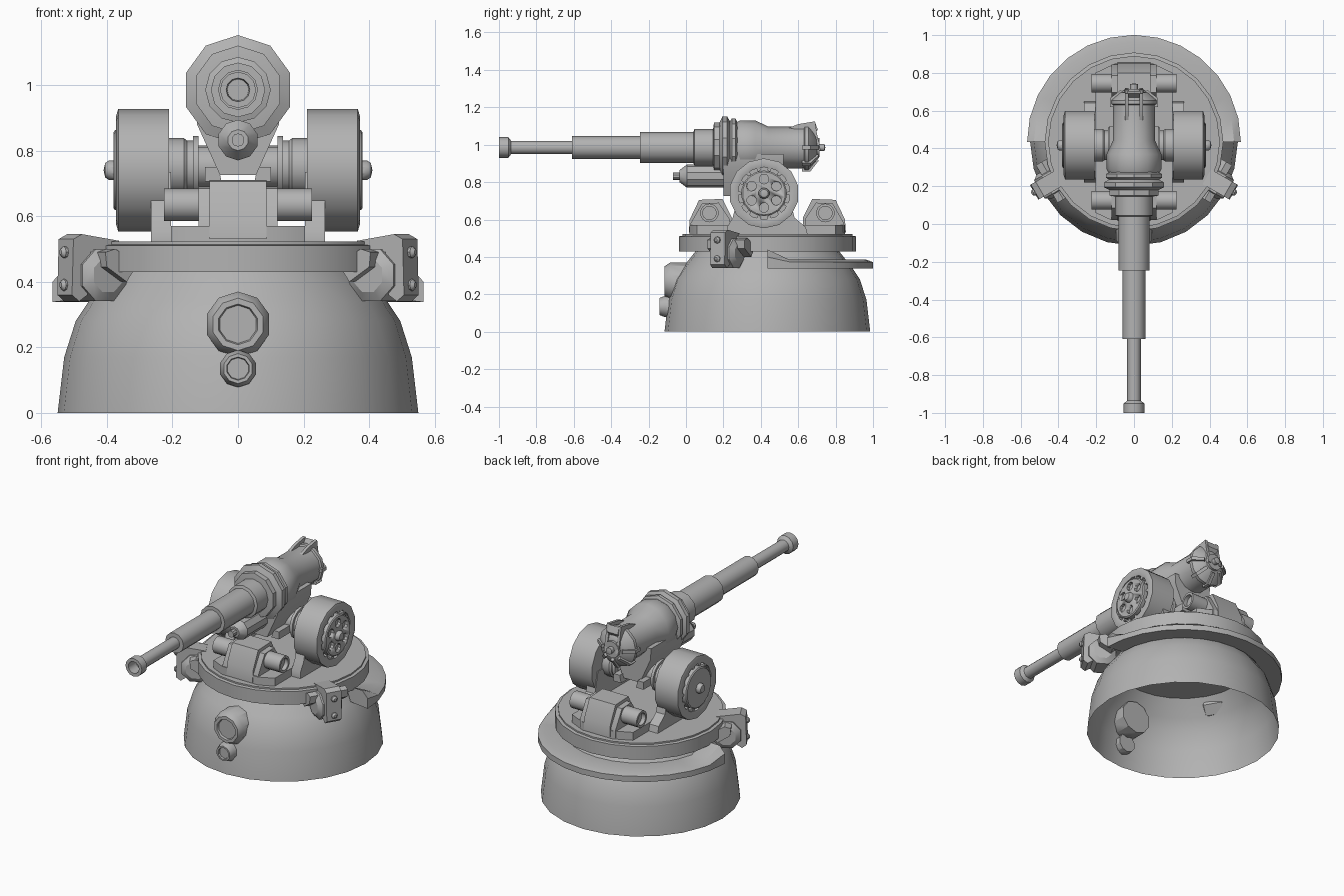
import bpy, bmesh, math
from mathutils import Matrix, Vector

if "Cube" in bpy.data.objects:
    bpy.data.objects.remove(bpy.data.objects["Cube"])

GREY = (0.45, 0.45, 0.45, 1)
metal = bpy.data.materials.new("plain grey")
metal.use_nodes = True
metal.diffuse_color = GREY
metal.node_tree.nodes["Principled BSDF"].inputs["Base Color"].default_value = GREY

AXES = {"x": lambda a, b, h: (h, a, b),
        "y": lambda a, b, h: (a, h, b),
        "z": lambda a, b, h: (a, b, h)}
CY = 0.435            # dome centre
GZ = 0.985            # gun axis height
WY, WZ = 0.417, 0.74  # wheel axle


def finish(name, bm, matrix=Matrix(), pair=False, angle=35):
    """Turn a bmesh into one object, or a mirrored left/right pair."""
    bmesh.ops.remove_doubles(bm, verts=bm.verts, dist=0.0005)
    made = []
    for side in (1, -1) if pair else (1,):
        part = bm.copy()
        part.transform(Matrix.Diagonal((side, 1, 1, 1)) @ matrix)
        bmesh.ops.recalc_face_normals(part, faces=part.faces)
        label = name if not pair else ("left_" if side == 1 else "right_") + name
        mesh = bpy.data.meshes.new(label)
        part.to_mesh(mesh)
        part.free()
        mesh.materials.append(metal)
        obj = bpy.data.objects.new(label, mesh)
        bpy.context.collection.objects.link(obj)
        bpy.ops.object.select_all(action="DESELECT")
        obj.select_set(True)
        bpy.context.view_layer.objects.active = obj
        bpy.ops.object.shade_smooth_by_angle(angle=math.radians(angle))
        made.append(obj)
    bm.free()
    return made


def lathe(name, profile, sides, axis, centre, caps=True, phase=0, **kw):
    """Spin (radius, height) points about an axis through centre."""
    bm = bmesh.new()
    rings = []
    for r, h in profile:
        ring = []
        for i in range(sides):
            t = math.tau * (i + phase) / sides
            p = AXES[axis](r * math.sin(t), r * math.cos(t), h)
            ring.append(bm.verts.new(Vector(p) + Vector(centre)))
        rings.append(ring)
    for a, b in zip(rings, rings[1:]):
        for i in range(sides):
            j = (i + 1) % sides
            bm.faces.new((a[i], a[j], b[j], b[i]))
    if caps:
        for ring, point in ((rings[0], profile[0]), (rings[-1], profile[-1])):
            if point[0] > 0:
                bm.faces.new(ring)
    return finish(name, bm, **kw)


def prism(name, outline, axis, lo, hi, **kw):
    """Extrude a 2D outline along an axis."""
    bm = bmesh.new()
    a, b = [[bm.verts.new(AXES[axis](p, q, h)) for p, q in outline] for h in (lo, hi)]
    bm.faces.new(a)
    bm.faces.new(b)
    for i in range(len(a)):
        j = (i + 1) % len(a)
        bm.faces.new((a[i], a[j], b[j], b[i]))
    return finish(name, bm, **kw)


# Hollow dome and turntable
lathe("dome", [(0.55, 0), (0.53, 0.17), (0.495, 0.28), (0.455, 0.34), (0.38, 0.435)],
      24, "z", (0, CY, 0), caps=False)
lathe("turntable", [(0.36, 0.43), (0.473, 0.43), (0.473, 0.51), (0.455, 0.513), (0.455, 0.522)],
      24, "z", (0, CY, 0))

# Rear brim, raised at both ends
bm = bmesh.new()
rows = []
STEPS = 14
for i in range(STEPS + 1):
    t = math.pi * i / STEPS
    lift = 0.055 if i in (0, STEPS) else 0
    section = [(0.42, 0.385 + lift), (0.53, 0.385 + lift), (0.566, 0.372 + lift / 2),
               (0.566, 0.338), (0.45, 0.35)]
    rows.append([bm.verts.new((r * math.cos(t), CY + r * math.sin(t), z)) for r, z in section])
for a, b in zip(rows, rows[1:]):
    for k in range(len(a)):
        n = (k + 1) % len(a)
        bm.faces.new((a[k], a[n], b[n], b[k]))
bm.faces.new(rows[0])
bm.faces.new(rows[-1])
finish("rear_brim", bm)

# Front ports: ringed cups running through the dome wall
for label, r, z, front, back in (("large_port", 0.1, 0.27, -0.115, 0.02),
                                 ("small_port", 0.057, 0.135, -0.142, -0.06)):
    lathe(label, [(0, front + 0.012), (r * 0.58, front + 0.012), (r * 0.62, front), (r * 0.8, front),
                  (r, front + 0.03), (r, back)], 10, "y", (0, 0, z))

# Side clamps on the dome shoulder, built in a turned frame
turn = Matrix.Translation((0.455, 0.21, 0)) @ Matrix.Rotation(math.radians(-30), 4, "Z")
clamp = dict(matrix=turn, pair=True)
prism("clamp_housing", [(-0.08, 0.525), (0.05, 0.545), (0.08, 0.53), (0.085, 0.36), (0.06, 0.34),
                        (0.03, 0.36), (0.02, 0.49), (-0.08, 0.50)], "y", -0.045, 0.045, **clamp)
lathe("clamp_hub", [(0.055, -0.075), (0.085, -0.055), (0.085, 0.055), (0.055, 0.075)],
      8, "y", (-0.025, 0, 0.42), phase=0.5, **clamp)
for label, lo, hi in (("front_clamp_jaw", -0.11, -0.06), ("rear_clamp_jaw", 0.06, 0.12)):
    prism(label, [(-0.11, 0.455), (-0.03, 0.5), (0.005, 0.49), (0, 0.445), (-0.07, 0.4)],
          "y", lo, hi, **clamp)
for label, z in (("upper_clamp_bolt", 0.49), ("lower_clamp_bolt", 0.39)):
    lathe(label, [(0.018, 0.075), (0.018, 0.09), (0.008, 0.1)], 8, "x", (0, 0, z), **clamp)

# Carriage bed and the two cross rollers with their blocks
prism("carriage_bed", [(-0.205, 0.06), (-0.12, 0.02), (0.12, 0.02), (0.205, 0.06),
                       (0.205, 0.80), (0.10, 0.85), (-0.10, 0.85), (-0.205, 0.80)],
      "z", 0.515, 0.57)
block = [(-0.11, 0.53), (-0.105, 0.6), (-0.055, 0.705), (0.07, 0.71), (0.12, 0.61), (0.12, 0.53)]
for label, y, way in (("front", 0.125, 1), ("rear", 0.745, -1)):
    prism(label + "_block", [(y + way * p, q) for p, q in block], "x", -0.087, 0.087)
    lathe(label + "_roller", [(0, -0.20), (0.036, -0.20), (0.036, -0.225), (0.05, -0.225),
                              (0.05, 0.225), (0.036, 0.225), (0.036, 0.20), (0, 0.20)],
          14, "x", (0, y, 0.635))
    prism(label + "_gusset", [(y + way * p, q) for p, q in
                              ((-0.1, 0.53), (-0.1, 0.58), (-0.04, 0.685), (0.05, 0.69), (0.11, 0.6), (0.11, 0.53))],
          "x", 0.087, 0.12, pair=True)

# Wheel cradles
prism("wheel_cradle", [(0.22, 0.52), (0.65, 0.52), (0.64, 0.56), (0.58, 0.61), (0.55, 0.735),
                       (0.28, 0.735), (0.25, 0.61), (0.22, 0.56)], "x", 0.205, 0.265, pair=True)

# Wheels: rim with recessed channel, raised plate with holes, hub
wheel = dict(axis="x", centre=(0, WY, WZ), pair=True)
lathe("wheel_drum", [(0.14, 0.21), (0.187, 0.21), (0.187, 0.365), (0.165, 0.372), (0.14, 0.365),
                     (0.14, 0.335)], 14, **wheel)
plates = lathe("wheel_plate", [(0.122, 0.33), (0.122, 0.375), (0.115, 0.38)], 18, **wheel)
lathe("wheel_hub", [(0.03, 0.37), (0.03, 0.393), (0.022, 0.405), (0, 0.41)], 10, **wheel)
for k in range(6):
    t = math.tau * k / 6
    spot = (0, WY + 0.076 * math.sin(t), WZ + 0.076 * math.cos(t))
    cutters = lathe("hole_cutter", [(0.026, 0.362), (0.026, 0.45)], 10, "x", spot, pair=True)
    for plate, cutter in zip(plates, cutters):
        cutter.hide_render = True
        cut = plate.modifiers.new("hole", "BOOLEAN")
        cut.operation = "DIFFERENCE"
        cut.object = cutter
        bpy.context.view_layer.objects.active = plate
        bpy.ops.object.modifier_apply(modifier=cut.name)
        bpy.data.objects.remove(cutter)
# Small studs around the wheel channel
for k in range(14):
    t = math.tau * (k + 0.5) / 14
    lathe("wheel_stud", [(0.011, 0.33), (0.011, 0.362)], 6, "x",
          (0, WY + 0.131 * math.sin(t), WZ + 0.131 * math.cos(t)), pair=True)
lathe("axle", [(0.065, 0.065), (0.065, 0.12), (0.095, 0.12), (0.095, 0.137), (0.08, 0.137),
               (0.08, 0.155), (0.088, 0.165), (0.088, 0.215)], 14, "x", (0, WY, 0.75), pair=True)

# Gun: hollow-tipped stepped barrel, flange and breech
lathe("barrel", [(0, -0.93), (0.033, -0.93), (0.036, -1.0), (0.055, -1.0), (0.055, -0.95),
                 (0.036, -0.935), (0.036, -0.61), (0.061, -0.61), (0.061, -0.245), (0.083, -0.245),
                 (0.083, 0.04), (0.1, 0.045), (0.1, 0.17)], 12, "y", (0, 0, GZ))
lathe("flange", [(0.1, 0.145), (0.135, 0.15), (0.135, 0.18), (0.167, 0.195), (0.167, 0.22),
                 (0.14, 0.235), (0.155, 0.245), (0.155, 0.265), (0.135, 0.275)],
      10, "y", (0, 0, GZ))
lathe("breech", [(0.13, 0.26), (0.145, 0.29), (0.145, 0.37), (0.112, 0.44), (0.112, 0.63),
                 (0.122, 0.635), (0.122, 0.655), (0.075, 0.695), (0.05, 0.70), (0.05, 0.715),
                 (0.02, 0.715), (0.02, 0.74), (0, 0.745)], 12, "y", (0, 0, GZ))
prism("breech_handle", [(0.55, 1.09), (0.6, 1.11), (0.69, 1.125), (0.7, 1.06), (0.72, 0.97),
                        (0.69, 0.97), (0.66, 1.07)], "x", 0.03, 0.048, pair=True)
prism("handle_bar", [(0.67, 1.09), (0.69, 1.12), (0.705, 1.08), (0.69, 1.06)], "x", -0.035, 0.035)
for k in range(2, 7):
    spin = Matrix.Translation((0, 0, GZ)) @ Matrix.Rotation(math.tau * k / 8, 4, "Y")
    prism("breech_rib", [(0.62, 0.09), (0.62, 0.128), (0.665, 0.128), (0.71, 0.07), (0.69, 0.05)],
          "x", -0.01, 0.01, matrix=spin)

# Recoil cylinder and gun mount
lathe("recoil_cylinder", [(0.02, -0.07), (0.02, -0.035), (0.032, -0.035), (0.062, 0.005),
                          (0.062, 0.24)], 10, "y", (0, 0, 0.832))
prism("gun_mount", [(-0.13, 0.95), (0.13, 0.95), (0.125, 0.88), (0.055, 0.725), (-0.055, 0.725),
                    (-0.125, 0.88)], "y", 0.2, 0.52)
prism("mount_foot", [(0.05, 0.705), (0.1, 0.705), (0.1, 0.75), (0.06, 0.75)],
      "y", 0.25, 0.55, pair=True)
